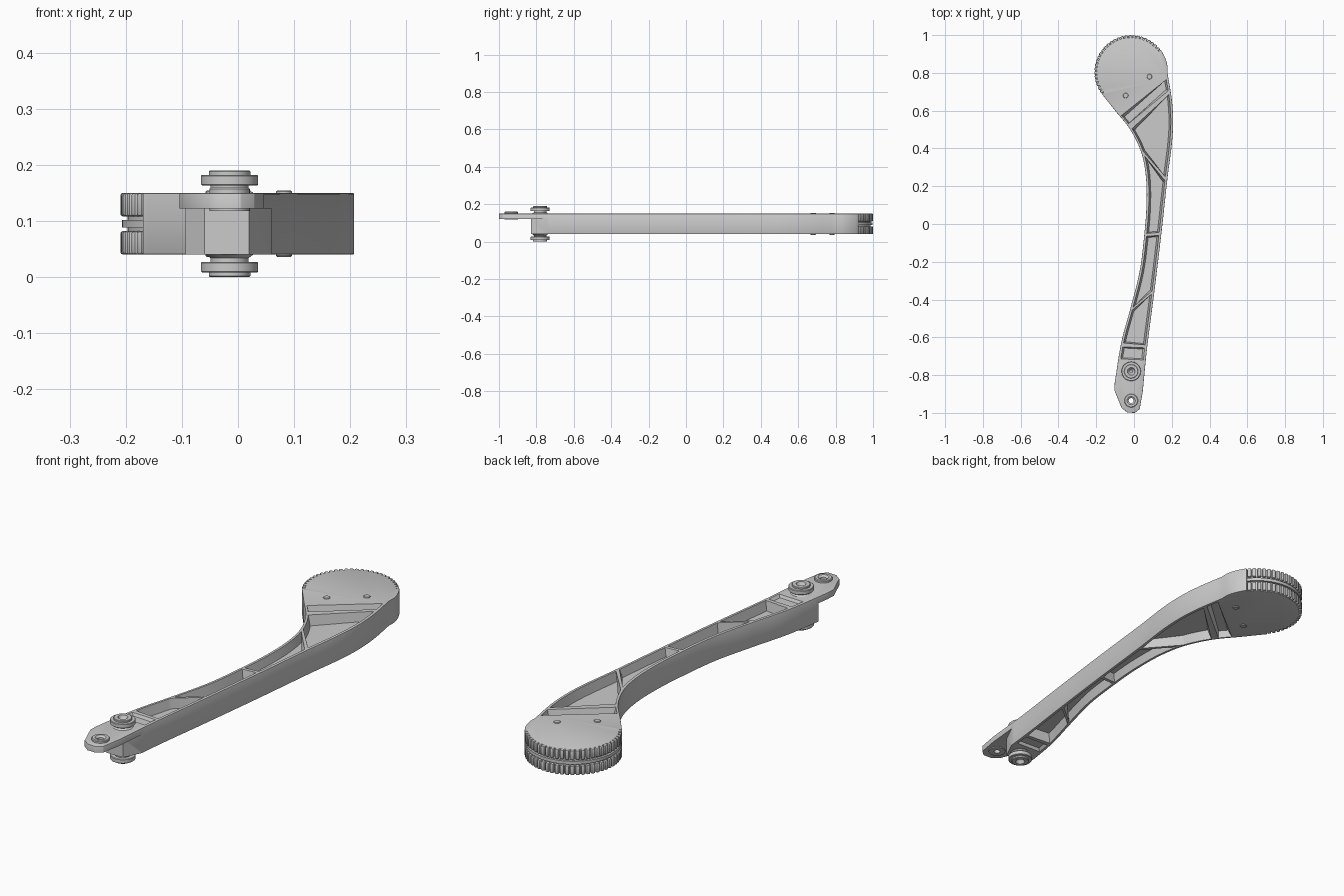
import bpy, bmesh, math
from mathutils import Vector

cube = bpy.data.objects.get("Cube")
if cube:
    bpy.data.objects.remove(cube)

Z0, Z1 = 0.04, 0.15
HEAD = Vector((-0.015, 0.805))
HEAD_R = 0.195
CORE_R = 0.182
GRIP_START = math.radians(37)
PIVOT = (-0.015, -0.78)
TIP = (-0.015, -0.935)

# Side curves of the arm, from tip to head
LEFT = [(-0.102, -0.84), (-0.068, -0.63), (-0.02, -0.45), (0.03, -0.25), (0.055, -0.05),
        (0.066, 0.1), (0.063, 0.25), (0.038, 0.38), (-0.02, 0.5), (-0.1, 0.6)]
RIGHT = [(0.046, -0.89), (0.07, -0.65), (0.105, -0.38), (0.145, -0.05), (0.177, 0.24),
         (0.2, 0.42), (0.207, 0.54), (0.2, 0.66), (0.177, 0.8)]


def smooth(points, steps=6):
    """Catmull-Rom resampling of a point list."""
    p = [Vector(q) for q in points]
    p = [2 * p[0] - p[1]] + p + [2 * p[-1] - p[-2]]
    out = []
    for a, b, c, d in zip(p, p[1:], p[2:], p[3:]):
        for i in range(steps):
            t = i / steps
            out.append(0.5 * (2 * b + (c - a) * t + (2 * a - 5 * b + 4 * c - d) * t ** 2
                              + (3 * b - a - 3 * c + d) * t ** 3))
    return out + [p[-2]]


left_edge, right_edge = smooth(LEFT), smooth(RIGHT)


def edge_x(edge, y):
    for a, b in zip(edge, edge[1:]):
        if a.y <= y <= b.y:
            return a.x + (b.x - a.x) * (y - a.y) / (b.y - a.y)
    return edge[-1].x if y > edge[-1].y else edge[0].x


def make(name, bm):
    bmesh.ops.recalc_face_normals(bm, faces=bm.faces)
    mesh = bpy.data.meshes.new(name)
    bm.to_mesh(mesh)
    bm.free()
    obj = bpy.data.objects.new(name, mesh)
    bpy.context.collection.objects.link(obj)
    return obj


def loft(name, low, high, z_low, z_high):
    """Closed solid between two matching outlines."""
    bm = bmesh.new()
    a = [bm.verts.new((p[0], p[1], z_low)) for p in low]
    b = [bm.verts.new((p[0], p[1], z_high)) for p in high]
    bm.faces.new(a)
    bm.faces.new(b)
    n = len(a)
    for i in range(n):
        j = (i + 1) % n
        bm.faces.new((a[i], a[j], b[j], b[i]))
    return make(name, bm)


def lathe(name, profile, centre, segments=40):
    """Closed radius/height profile turned about a vertical axis."""
    bm = bmesh.new()
    rings = []
    for k in range(segments):
        t = math.tau * k / segments
        rings.append([bm.verts.new((centre[0] + r * math.cos(t), centre[1] + r * math.sin(t), z))
                      for r, z in profile])
    n = len(profile)
    for k in range(segments):
        a, b = rings[k], rings[(k + 1) % segments]
        for i in range(n):
            j = (i + 1) % n
            bm.faces.new((a[i], a[j], b[j], b[i]))
    return make(name, bm)


def bevel(obj, width, segments=2):
    m = obj.modifiers.new("Bevel", 'BEVEL')
    m.width, m.segments = width, segments
    m.limit_method = 'ANGLE'
    m.angle_limit = math.radians(40)


def bake(obj):
    dg = bpy.context.evaluated_depsgraph_get()
    mesh = bpy.data.meshes.new_from_object(obj.evaluated_get(dg))
    obj.modifiers.clear()
    obj.data = mesh


def shade(obj, angle=35):
    bpy.ops.object.select_all(action='DESELECT')
    obj.select_set(True)
    bpy.context.view_layer.objects.active = obj
    bpy.ops.object.shade_smooth_by_angle(angle=math.radians(angle))


def polar(r, t):
    return HEAD + Vector((r * math.cos(t), r * math.sin(t)))


# Arm and head as one solid
arc = [polar(CORE_R, GRIP_START + math.pi * i / 48) for i in range(49)]
right_flank = [polar(HEAD_R, math.radians(a)) for a in (8, 16, 24, 32, 37)]
left_flank = [polar(HEAD_R, math.radians(a)) for a in (217, 211, 205)]
left_flank = [left_flank[0]] + [polar(HEAD_R - 0.001, math.radians(a)) for a in (218, 221)]
tip = [(-0.104, -0.88), (-0.065, -0.975), (-0.035, -0.998), (0.005, -1.0), (0.03, -0.98)]
outline = right_edge + right_flank + arc + left_flank + left_edge[::-1] + tip
arm = loft("lever_arm", outline, outline, Z0, Z1)
bevel(arm, 0.007)
cutters = []


def pocket(low, high, depth):
    """Drafted recess between two slanted rib lines, cut from both faces."""
    def ring(inset, gap):
        n = 14
        pts = []
        for edge, k, sign in ((left_edge, 0, 1), (right_edge, 1, -1)):
            ys = [low[k] + gap + (high[k] - low[k] - 2 * gap) * i / n for i in range(n + 1)]
            side = [(edge_x(edge, y) + sign * inset, y) for y in ys]
            pts += side if k == 0 else side[::-1]
        return pts
    rim, floor = ring(0.012, 0), ring(0.022, 0.007)
    cutters.append(loft("pocket_top", floor, rim, Z1 - depth, Z1 + 0.001))
    cutters.append(loft("pocket_bottom", rim, floor, Z0 - 0.001, Z0 + depth))


# Recesses, each given as (left y, right y) for its two rib lines
pocket((-0.715, -0.72), (-0.65, -0.655), 0.012)
pocket((-0.63, -0.64), (-0.455, -0.37), 0.042)
pocket((-0.44, -0.355), (-0.065, -0.06), 0.042)
pocket((-0.05, -0.045), (0.36, 0.23), 0.036)
pocket((0.385, 0.25), (0.505, 0.685), 0.042)
pocket((0.53, 0.705), (0.575, 0.765), 0.03)

# Space beneath the tongue and the hole in its tip
under = [(-0.3, -1.1), (0.3, -1.1), (0.3, -0.74), (0.063, -0.74), (0.02, -0.83),
         (-0.06, -0.83), (-0.1, -0.78), (-0.3, -0.78)]
cutters.append(loft("tongue_clearance", under, under, 0.0, 0.122))
hole = [(TIP[0] + 0.016 * math.cos(math.tau * i / 32),
         TIP[1] + 0.016 * math.sin(math.tau * i / 32)) for i in range(32)]
cutters.append(loft("tip_hole", hole, hole, 0.1, 0.2))

for c in cutters:
    c.hide_render = True
    m = arm.modifiers.new("Cut", 'BOOLEAN')
    m.operation, m.solver, m.object = 'DIFFERENCE', 'EXACT', c
bake(arm)
for c in cutters:
    bpy.data.objects.remove(c)
shade(arm)

# Grip teeth in two rows around the back of the head
TEETH = 28
step = math.pi / TEETH
for name, z_low, z_high in (("grip_teeth_lower", Z0, 0.082), ("grip_teeth_upper", 0.108, Z1)):
    bm = bmesh.new()
    for k in range(TEETH):
        start = GRIP_START + step * (k + 0.12)
        corners = [polar(r, start + f * step) for r, f in
                   ((CORE_R - 0.01, 0), (HEAD_R, 0), (HEAD_R, 0.76), (CORE_R - 0.01, 0.76))]
        rows = [[bm.verts.new((*p, z)) for p in corners] for z in (z_low, z_high)]
        bm.faces.new(rows[0])
        bm.faces.new(rows[1])
        for i in range(4):
            j = (i + 1) % 4
            bm.faces.new((rows[0][i], rows[0][j], rows[1][j], rows[1][i]))
    teeth = make(name, bm)
    bevel(teeth, 0.005)
    bake(teeth)
    shade(teeth)

# Raised band between the tooth rows
outer = [polar(HEAD_R - 0.003, GRIP_START + math.pi * i / 48) for i in range(49)]
inner = [polar(CORE_R - 0.01, GRIP_START + math.pi * i / 48) for i in range(49)]
band = outer + inner[::-1]
shade(loft("grip_band", band, band, 0.088, 0.102))

# Pivot pin with a flanged bush on each face
half = [(0.008, 0.172), (0.016, 0.178), (0.02, 0.19), (0.035, 0.19), (0.037, 0.188),
        (0.037, 0.182), (0.049, 0.182), (0.051, 0.18), (0.051, 0.165), (0.049, 0.163),
        (0.034, 0.163), (0.034, 0.156), (0.042, Z1), (0.042, 0.14), (0.008, 0.14)]
shade(lathe("pivot_bush_top", half, PIVOT))
shade(lathe("pivot_bush_bottom", [(r, 0.19 - z) for r, z in half], PIVOT))
shade(lathe("pivot_pin", [(0.0005, 0.02), (0.009, 0.02), (0.009, 0.17), (0.0005, 0.17)], PIVOT))

# Eyelet in the tongue tip
eyelet = [(0.013, 0.118), (0.036, 0.118), (0.036, 0.157), (0.033, 0.16), (0.022, 0.16), (0.013, 0.153)]
shade(lathe("tip_eyelet", eyelet, TIP))

# Small studs through the head
for side, spot in (("left", (0.082, 0.78)), ("right", (-0.044, 0.68))):
    stud = [(0.0005, 0.036), (0.012, 0.036), (0.014, 0.038), (0.014, 0.152), (0.012, 0.154), (0.0005, 0.154)]
    shade(lathe("head_stud_" + side, stud, spot, 20))
